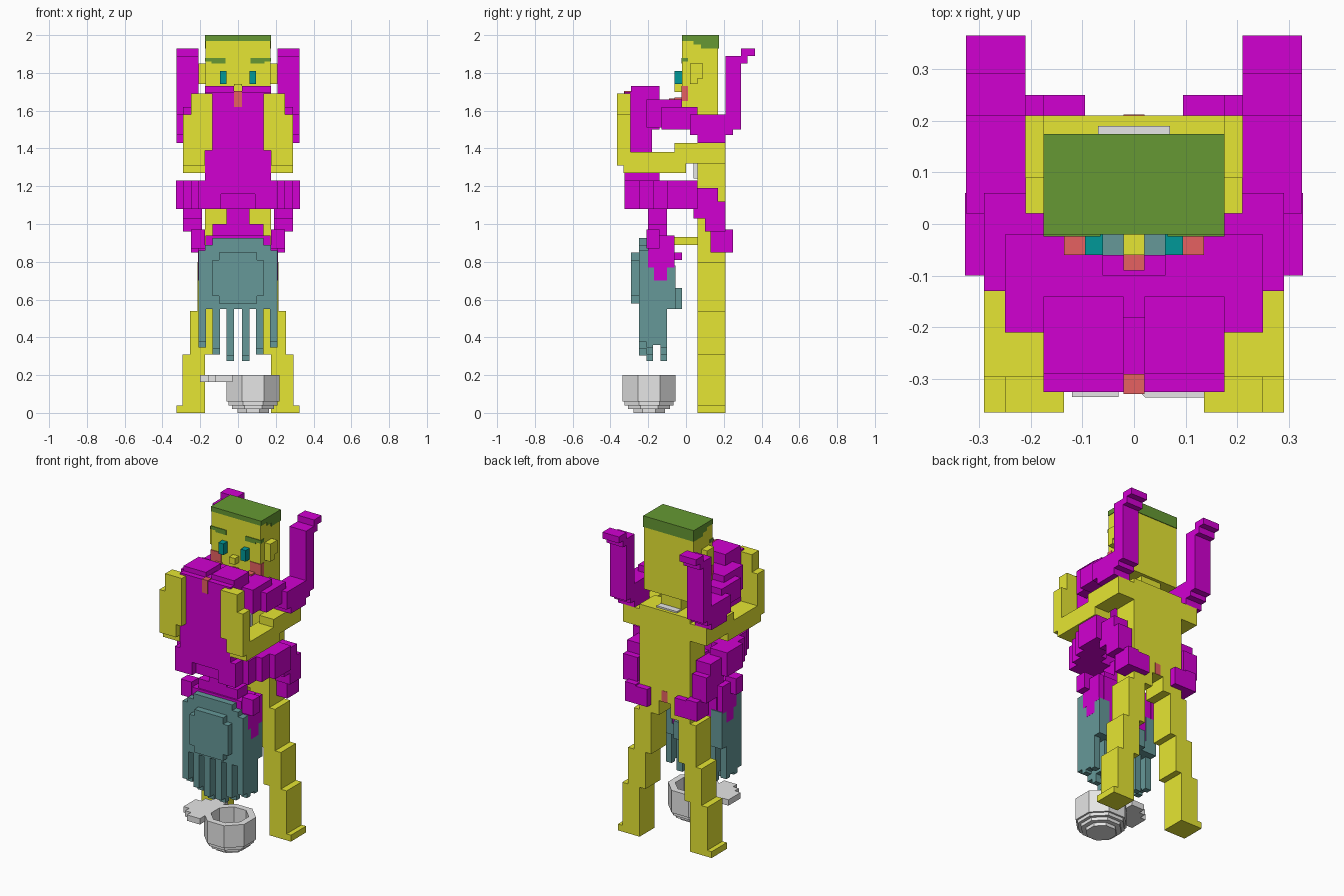
import bpy, bmesh
from math import pi, cos, sin

cube = bpy.data.objects.get("Cube")
if cube:
    bpy.data.objects.remove(cube, do_unlink=True)

# Shared dimensions
STEP = .04          # one stair of the blocky style
HALF = STEP / 2
SKIN = STEP / 10    # thickness of painted details
LIMB = 3 * STEP
WAIST = .175        # half width of heads and trunks
SIDE = .21
OUTER = .29
REACH = .325
CROWN = 2


def linear(c):
    return c / 12.92 if c <= .04 else ((c + .055) / 1.055) ** 2.4


def material(name, red, green, blue):
    mat = bpy.data.materials.new(name)
    mat.use_nodes = True
    colour = (linear(red), linear(green), linear(blue), 1)
    mat.diffuse_color = colour
    mat.node_tree.nodes["Principled BSDF"].inputs["Base Color"].default_value = colour
    return mat


YELLOW = material("yellow", .9, .9, .2)
PURPLE = material("purple", .82, 0, .82)
SLATE = material("slate", .4, .6, .6)
GREEN = material("green", .4, .6, .2)
TEAL = material("teal", 0, .6, .6)
RED = material("soft red", .9, .38, .38)
GREY = material("light grey", .9, .9, .9)


def finish(name, mat, bm):
    bmesh.ops.recalc_face_normals(bm, faces=bm.faces)
    mesh = bpy.data.meshes.new(name)
    bm.to_mesh(mesh)
    bm.free()
    mesh.materials.append(mat)
    obj = bpy.data.objects.new(name, mesh)
    bpy.context.collection.objects.link(obj)
    return obj


def block(name, mat, x, y, z):
    """Box spanning the given ranges; a single x means both sides of the middle."""
    spans = (x if isinstance(x, tuple) else (-x, x), y, z)
    bm = bmesh.new()
    verts = bmesh.ops.create_cube(bm, size=1)["verts"]
    bmesh.ops.scale(bm, verts=verts, vec=[high - low for low, high in spans])
    bmesh.ops.translate(bm, verts=verts, vec=[(low + high) / 2 for low, high in spans])
    return finish(name, mat, bm)


def pair(name, mat, x, y, z):
    """Box on the left side with its mirrored twin on the right."""
    block(name, mat, x, y, z).modifiers.new("mirror", "MIRROR")


# Standing figure: legs step outward toward the feet
spine = (.06, SIDE)
heights = (0, .31, .54, .8)
for i, (low, high) in enumerate(zip(heights, heights[1:])):
    inner = WAIST - i * STEP
    pair("standing_leg", YELLOW, (inner, inner + LIMB), spine, (low, high))
pair("standing_thigh", YELLOW, (STEP, WAIST), spine, (.8, .95))
pair("standing_foot", YELLOW, (WAIST, REACH), spine, (0, STEP))
block("standing_torso", YELLOW, WAIST, spine, (.89, 1.46))
block("standing_neck", YELLOW, .07, (.06, .15), (1.45, 1.55))
block("neck_cord", GREY, .07, (.15, .19), (1.46, 1.47))
block("torso_back_mark", RED, HALF, (SIDE - SKIN, SIDE + SKIN / 2), (.89, .96))
block("hip_connector", YELLOW, HALF, (-.06, .06), (.89, .93))
block("chest_pendant", GREY, .06, (STEP, .06), (1.24, 1.36))

# Arms reach forward with the hands turned up
palm = (-.365, -.295)
pair("standing_shoulder", YELLOW, (.17, SIDE), spine, (1.32, 1.43))
pair("standing_upper_arm", YELLOW, (.19, OUTER), (-.06, SIDE), (1.32, 1.43))
pair("standing_forearm", YELLOW, (WAIST, OUTER), (-.33, 0), (1.27, 1.38))
pair("standing_wrist", YELLOW, (WAIST, OUTER), palm, (1.31, 1.58))
pair("standing_hand", YELLOW, (.135, .25), palm, (1.39, 1.69))

# Head, hair and face
face = -HALF
paint = (face - SKIN, .01)
relief = (face - STEP, face)
hairline = CROWN - .03
block("standing_head", YELLOW, WAIST - SKIN, (face, .17), (1.54, hairline))
block("hair_cap", GREEN, WAIST, (face, .17 + SKIN), (hairline, CROWN))
for i in (1, 2):
    block("hair_back", GREEN, WAIST, (i * STEP, .17 + SKIN), (hairline - i * HALF, hairline))
pair("ear_top", YELLOW, (.17, SIDE), (HALF, .09), (1.77, 1.85))
pair("ear_lobe", YELLOW, (.17, SIDE), (HALF, .06), (1.74, 1.8))
pair("inner_brow", GREEN, (.065, .14), paint, (1.85, 1.88))
pair("outer_brow", GREEN, (.1, WAIST), paint, (1.86, 1.88))
pair("eye", TEAL, (.06, .095), relief, (1.74, 1.81))
block("nose", YELLOW, HALF, relief, (1.7, 1.74))
pair("cheek", RED, (.1, WAIST), paint, (1.65, 1.73))
pair("lower_cheek", RED, (.095, .135), relief, (1.6, 1.67))
block("mouth", RED, HALF, (-.09, face), (1.6, 1.665))

# Inverted figure: trunk
front = -.29
chest = -REACH
belly = -.14
pair("inverted_hip", PURPLE, (HALF, WAIST), (front, belly), (1.5, 1.73))
block("inverted_pelvis", PURPLE, WAIST, (front, -.1), (1.52, 1.66))
block("inverted_torso", PURPLE, WAIST, (chest, belly - STEP), (1.16, 1.7))
block("inverted_ribs", PURPLE, WAIST, (front, belly), (1.16, 1.31))
block("inverted_shoulders", PURPLE, WAIST, (front, belly), (1.08, 1.23))
block("inverted_neck", PURPLE, .06, (-.2, -.1), (.9, 1.1))
block("hip_mark", RED, HALF, (chest - SKIN, front), (1.62, 1.7 + SKIN))

# Legs step outward and back, then turn up to the feet
pair("inverted_thigh", PURPLE, (.06, .25), (-SIDE, face), (1.51, 1.66))
pair("inverted_lower_thigh", PURPLE, (WAIST, OUTER), (-.13, .06), (1.5, 1.62))
pair("inverted_knee", PURPLE, (SIDE, REACH), (HALF, .25), (1.47, 1.58))
pair("inverted_knee_base", PURPLE, (SIDE, REACH), (.06, SIDE), (1.43, 1.5))
pair("inverted_shin", PURPLE, (SIDE, REACH), (SIDE, OUTER), (1.5, 1.89))
pair("inverted_heel", PURPLE, (SIDE, REACH), (SIDE, REACH), (1.85, 1.89))
pair("inverted_toes", PURPLE, (SIDE, REACH), (OUTER, .365), (1.89, 1.93))

# Arms step outward and wrap backward, dropping in stairs to the hands
for i in range(4):
    outer = SIDE + i * (STEP - .001)
    start = chest + i * .075
    pair("inverted_upper_arm", PURPLE, (outer - LIMB, outer), (start, start + .16), (1.08, 1.23))
for i in (0, 1):
    start = STEP + i * .06
    top = 1.19 - i * .07
    pair("inverted_forearm", PURPLE, (.19, OUTER), (start, .17 + i * STEP), (top - .16, top))
pair("inverted_wrist", PURPLE, (WAIST, .25), (.13, .25), (.85, .97))
pair("inverted_hand", PURPLE, (.095, SIDE), (SIDE, .25), (.85, .96))

# Inverted head
temple = SIDE + SKIN / 4
block("inverted_head", PURPLE, WAIST - SKIN, (-SIDE, -.06), (.6, .94))
block("inverted_jaw", PURPLE, .135, (-.2, -.1), (.94, 1))
block("inverted_nose", PURPLE, HALF, (-.06, face), (.81, .85))
pair("inverted_ear", PURPLE, (WAIST, temple), (-.17, -.1), (.7, .78))
pair("inverted_temple", PURPLE, (WAIST, temple), (-.2, -.06), (.77, .94))
pair("inverted_collar", PURPLE, (WAIST, .25), (-SIDE, belly), (.87, .97))

# Hanging hair: stepped mass, raised panel, fringe and two rows of strands
nape = -.25
hair_end = .55
block("hair_mass", SLATE, SIDE, (nape, -.1), (hair_end, .86))
for width, top in ((WAIST, .89), (.135, .925)):
    block("hair_top", SLATE, width, (nape, -.2), (.8, top))
for width, trim in ((.135, STEP), (.1, 0)):
    block("hair_panel", SLATE, width, (front, nape), (.58 + trim, .85 - trim))
block("hair_front", SLATE, WAIST, (-.1, -.055), (hair_end, .62))
pair("hair_lock", SLATE, (.135, SIDE), (-.1, -.055), (hair_end, .78))
pair("hair_fringe", SLATE, (HALF, .1), (-.06, face), (hair_end, .66))
for i in range(3):
    inner = HALF + i * .075
    tip = .275 + i * .035
    strand = (inner, inner + STEP)
    pair("back_strand", SLATE, strand, (nape, -.175), (tip + .03, hair_end))
    pair("middle_strand", SLATE, strand, (-SIDE, -.175), (tip, hair_end))
    pair("strand_web", SLATE, strand, (-.175, -.135), (.36, hair_end))
    pair("front_strand", SLATE, strand, (-.135, -.1), (tip, hair_end))

# Bowl: stepped profile going up the outside and down the inside, revolved to eight sides
rim = .2
profile = [(0, 0)]
for i, radius in enumerate((.09, .12, .14, .152)):
    profile += [(radius, i * HALF), (radius, (i + 1) * HALF)]
profile += [(.152, rim), (.11, rim), (.11, .08), (.07, .08), (.07, STEP), (0, STEP)]
bm = bmesh.new()
turn = pi / 8
ring = [bm.verts.new((radius * cos(turn), radius * sin(turn), height)) for radius, height in profile]
edges = [bm.edges.new(ends) for ends in zip(ring, ring[1:])]
bmesh.ops.spin(bm, geom=ring + edges, cent=(0, 0, 0), axis=(0, 0, 1), angle=2 * pi, steps=8)
bmesh.ops.remove_doubles(bm, verts=bm.verts, dist=SKIN / 10)
bmesh.ops.translate(bm, verts=bm.verts, vec=(.08, -.195, 0))
finish("bowl", GREY, bm)

# Flat lip beside the bowl, rounded in stairs
for i, inner in enumerate((-.16, -.12, -.03)):
    reach = STEP * (i + 1.5)
    block("bowl_lip", GREY, (i * STEP - .2, inner), (-.195 - reach, -.195 + reach), (.163, rim))
